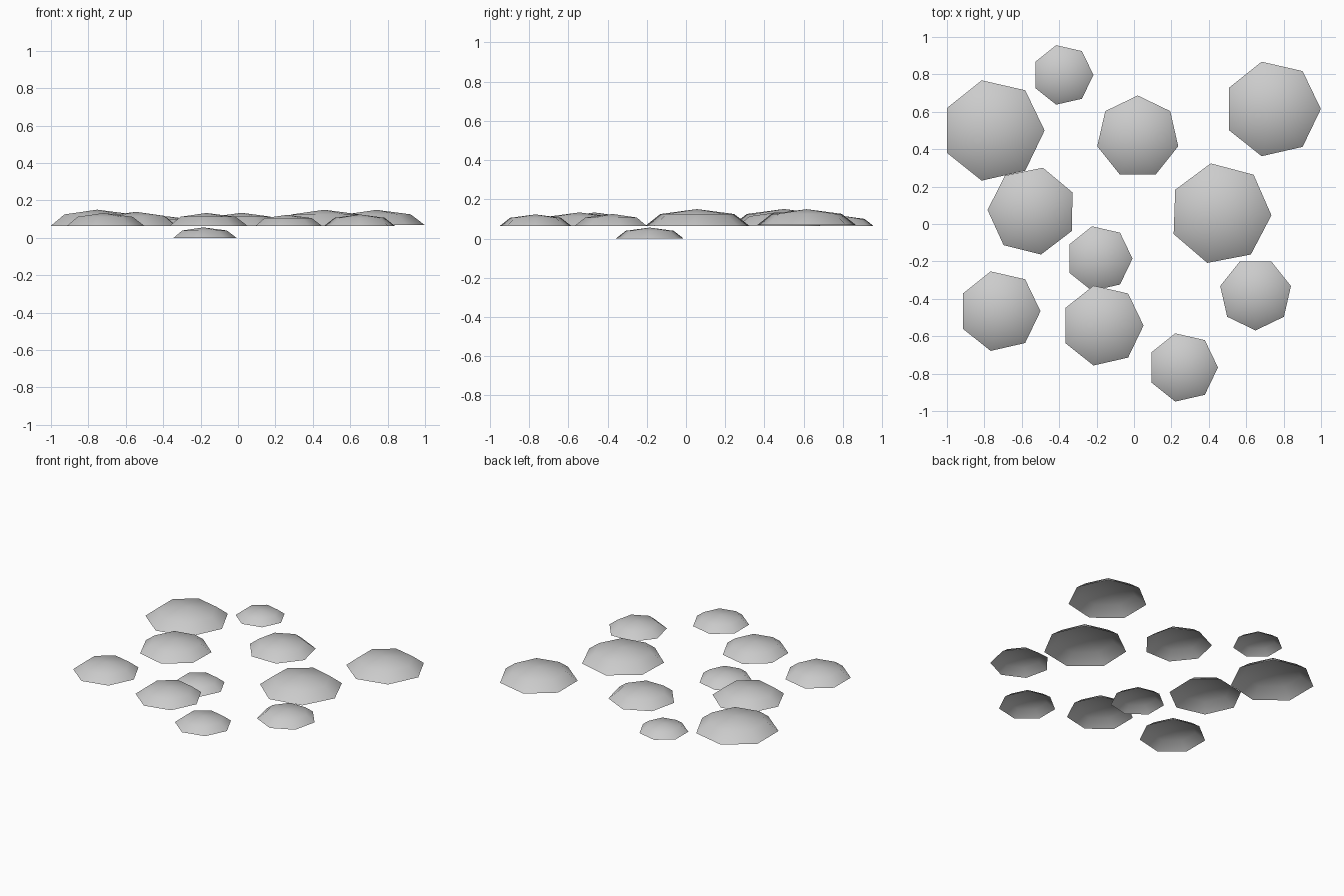
import bpy, bmesh
from math import sin, cos, pi, radians

cube = bpy.data.objects.get("Cube")
if cube:
    bpy.data.objects.remove(cube, do_unlink=True)

SIDES = 7
FLATNESS = 0.315   # dome height relative to its radius
PATCH_Z = 0.064    # rim height of the raised stones

# Single grey stone colour
stone_grey = bpy.data.materials.new("stone_grey")
stone_grey.use_nodes = True
stone_grey.diffuse_color = (0.6, 0.6, 0.6, 1)
stone_grey.node_tree.nodes["Principled BSDF"].inputs["Base Color"].default_value = (0.6, 0.6, 0.6, 1)


def stone(name, x, y, radius, z=PATCH_Z, turn=0):
    """Shallow seven-sided half dome, open underneath."""
    bm = bmesh.new()
    rings = []
    for lift in (0, pi / 4):
        r, h = radius * cos(lift), radius * FLATNESS * sin(lift)
        angles = [radians(turn) + 2 * pi * i / SIDES for i in range(SIDES)]
        rings.append([bm.verts.new((r * cos(a), r * sin(a), h)) for a in angles])
    apex = bm.verts.new((0, 0, radius * FLATNESS))
    rim, shoulder = rings
    for i in range(SIDES):
        j = (i + 1) % SIDES
        bm.faces.new((rim[i], rim[j], shoulder[j], shoulder[i]))
        bm.faces.new((shoulder[i], shoulder[j], apex))
    for face in bm.faces:
        face.smooth = True
    mesh = bpy.data.meshes.new(name)
    bm.to_mesh(mesh)
    bm.free()
    mesh.materials.append(stone_grey)
    obj = bpy.data.objects.new(name, mesh)
    obj.location = (x, y, z)
    bpy.context.collection.objects.link(obj)


# Back row
stone("stone_back_small", -0.38, 0.797, 0.163)
stone("stone_back_right", -0.753, 0.50, 0.275)
stone("stone_back_middle", 0.02, 0.465, 0.222, turn=90)
stone("stone_back_left", 0.74, 0.615, 0.259, z=0.068)

# Middle row, with one stone sunk to the ground
stone("stone_middle_right", -0.545, 0.07, 0.238, turn=24.5)
stone("stone_middle_left", 0.462, 0.056, 0.273, turn=-2)
stone("stone_sunken", -0.185, -0.185, 0.177, z=0)

# Front row
stone("stone_front_right", -0.718, -0.466, 0.218)
stone("stone_front_middle", -0.168, -0.543, 0.219)
stone("stone_front_left", 0.65, -0.375, 0.194, turn=-90)
stone("stone_front_small", 0.262, -0.767, 0.187)
